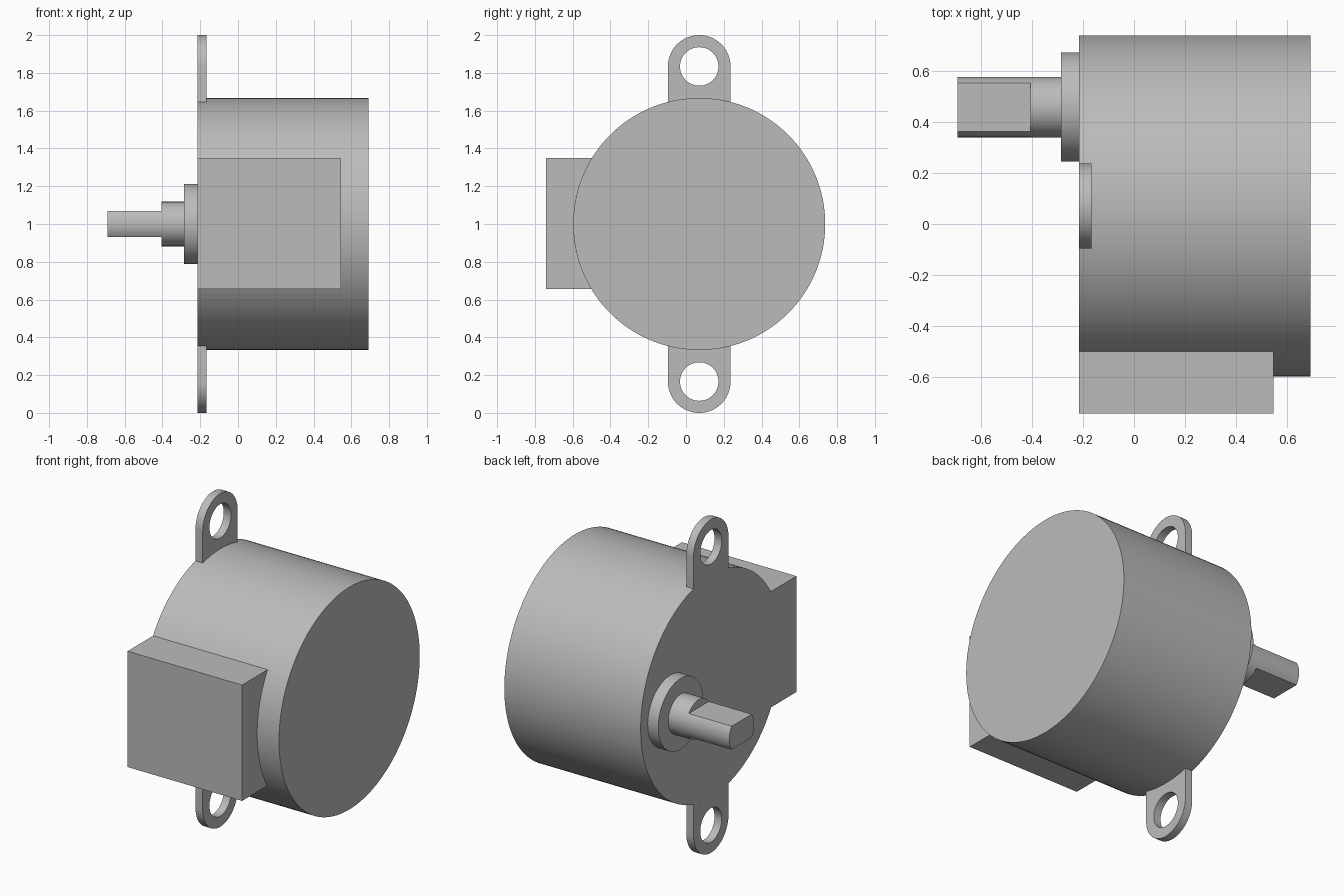
import bpy, bmesh
from math import sin, cos, asin, pi, radians, sqrt
from mathutils import Vector

if "Cube" in bpy.data.objects:
    bpy.data.objects.remove(bpy.data.objects["Cube"], do_unlink=True)

grey = bpy.data.materials.new("plain_grey")
grey.use_nodes = True
GREY = (0.5, 0.5, 0.5, 1)
grey.diffuse_color = GREY
grey.node_tree.nodes["Principled BSDF"].inputs["Base Color"].default_value = GREY

# Main dimensions
CY, CZ, R = 0.07, 1.0, 0.667       # can axis and radius
FACE, REAR = -0.215, 0.69          # shaft-side face and closed end
LUG_R, LUG_Z = 0.166, 1.834        # mounting ear
SHAFT_Y, SHAFT_R = 0.457, 0.118
FLAT = 0.07                        # half thickness across the shaft flats


def arc(cy, cz, r, a0, a1, n):
    """Points (y, z) along an arc, both ends included."""
    return [(cy + r * cos(a0 + (a1 - a0) * i / n), cz + r * sin(a0 + (a1 - a0) * i / n))
            for i in range(n + 1)]


def circle(cy, cz, r, n=96):
    return arc(cy, cz, r, 0, 2 * pi, n)[:-1]


def extrude(name, loops, x0, x1):
    """Solid with the given outline (and hole) loops in y-z, from x0 to x1."""
    bm = bmesh.new()
    edges = []
    for loop in loops:
        vs = [bm.verts.new((x0, y, z)) for y, z in loop]
        edges += [bm.edges.new((vs[i - 1], vs[i])) for i in range(len(vs))]
    if len(loops) == 1:
        bm.faces.new(vs)
    else:
        bmesh.ops.triangle_fill(bm, edges=edges, use_beauty=True)
    ext = bmesh.ops.extrude_face_region(bm, geom=bm.faces[:], use_keep_orig=True)
    moved = [g for g in ext["geom"] if isinstance(g, bmesh.types.BMVert)]
    bmesh.ops.translate(bm, verts=moved, vec=Vector((x1 - x0, 0, 0)))
    bmesh.ops.recalc_face_normals(bm, faces=bm.faces[:])
    mesh = bpy.data.meshes.new(name)
    bm.to_mesh(mesh)
    bm.free()
    mesh.materials.append(grey)
    obj = bpy.data.objects.new(name, mesh)
    bpy.context.collection.objects.link(obj)
    bpy.ops.object.select_all(action='DESELECT')
    obj.select_set(True)
    bpy.context.view_layer.objects.active = obj
    bpy.ops.object.shade_smooth_by_angle(angle=radians(30))
    return obj


# Cylindrical can
extrude("motor_can", [circle(CY, CZ, R, 128)], FACE, REAR)

# Wire cover: a box whose inner side follows the can
low, high = 0.655, 1.35
a_high, a_low = pi - asin((high - CZ) / R), pi + asin((CZ - low) / R)
extrude("wire_cover", [arc(CY, CZ, R, a_high, a_low, 24) + [(-0.74, low), (-0.74, high)]],
        FACE, 0.545)

# Mounting ears, mirrored above and below the can
half = asin(LUG_R / R)
ear = (arc(CY, LUG_Z, LUG_R, 0, pi, 32)
       + arc(CY, CZ, R, pi / 2 + half, pi / 2 - half, 12))
hole = circle(CY, LUG_Z, 0.102, 48)
for name, s in (("upper_mounting_ear", 1), ("lower_mounting_ear", -1)):
    extrude(name, [[(y, CZ + s * (z - CZ)) for y, z in loop] for loop in (ear, hole)],
            FACE, -0.167)

# Shaft collar, round shaft and double-flat tip
extrude("shaft_collar", [circle(SHAFT_Y, CZ, 0.213)], -0.285, FACE)
extrude("shaft_base", [circle(SHAFT_Y, CZ, SHAFT_R, 64)], -0.405, -0.285)
t = asin(FLAT / SHAFT_R)
extrude("shaft_tip", [arc(SHAFT_Y, CZ, SHAFT_R, -t, t, 16)
                      + arc(SHAFT_Y, CZ, SHAFT_R, pi - t, pi + t, 16)], -0.69, -0.405)
